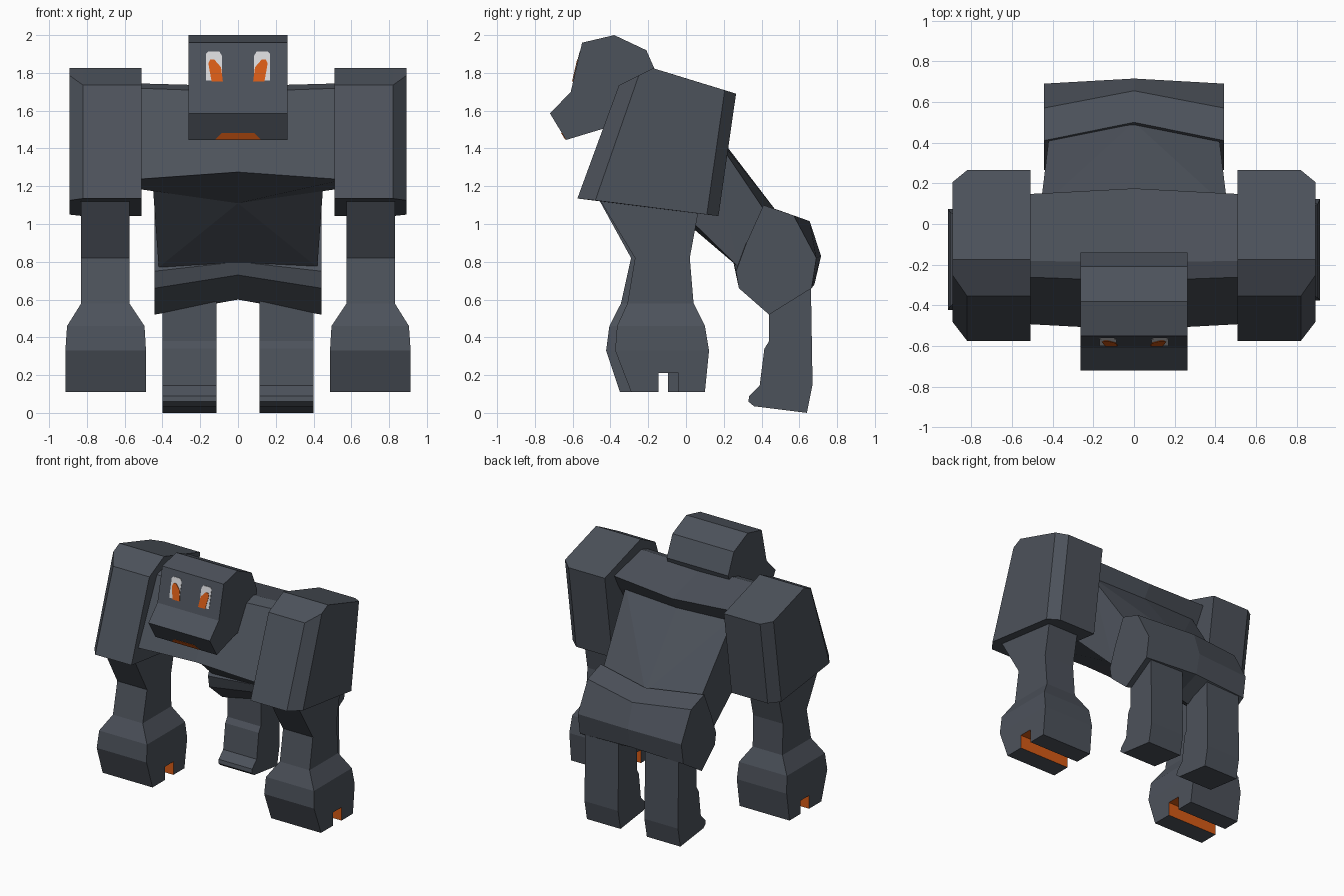
import bpy, bmesh

if "Cube" in bpy.data.objects:
    bpy.data.objects.remove(bpy.data.objects["Cube"])


def material(name, rgb):
    m = bpy.data.materials.new(name)
    m.diffuse_color = (*rgb, 1)
    m.use_nodes = True
    m.node_tree.nodes["Principled BSDF"].inputs["Base Color"].default_value = m.diffuse_color
    return m


STONE = material("dark_stone", (0.073, 0.084, 0.104))
ORANGE = material("glow_orange", (0.68, 0.105, 0.008))
WHITE = material("eye_white", (0.68, 0.68, 0.70))


def finish(name, bm, mats):
    bmesh.ops.recalc_face_normals(bm, faces=bm.faces[:])
    me = bpy.data.meshes.new(name)
    bm.to_mesh(me)
    bm.free()
    for m in mats:
        me.materials.append(m)
    ob = bpy.data.objects.new(name, me)
    bpy.context.collection.objects.link(ob)
    return ob


def loft(name, sections, *mats):
    """Skin a list of equal-length point loops and cap both ends."""
    bm = bmesh.new()
    rings = [[bm.verts.new(p) for p in s] for s in sections]
    n = len(rings[0])
    for a, b in zip(rings, rings[1:]):
        for i in range(n):
            j = (i + 1) % n
            bm.faces.new((a[i], a[j], b[j], b[i]))
    bm.faces.new(rings[0])
    bm.faces.new(rings[-1])
    return finish(name, bm, mats or (STONE,))


def at_x(x, profile):
    return [(x, y, z) for y, z in profile]


def side_loft(name, slices, *mats):
    """Loft (x, yz profile) slices."""
    return loft(name, [at_x(x, p) for x, p in slices], *mats)


# Head
head = [(-0.55, 1.96), (-0.38, 2.0), (-0.21, 1.92), (-0.14, 1.76), (-0.22, 1.55),
        (-0.42, 1.51), (-0.635, 1.445), (-0.72, 1.585), (-0.61, 1.70)]
side_loft("head", [(-0.263, head), (0.263, head)])


# Painted plates on sloped head faces, given as front-view outlines
def plate(name, outline, p0, p1, lift, mat):
    def y(z):
        return p0[0] + (z - p0[1]) * (p1[0] - p0[0]) / (p1[1] - p0[1])
    loft(name, [[(x, y(z) - d, z) for x, z in outline] for d in (-0.002, lift)], mat)


brow, cheek = (-0.55, 1.96), (-0.61, 1.70)
white_shape = [(0.085, 1.76), (0.17, 1.76), (0.17, 1.90), (0.16, 1.912), (0.098, 1.912), (0.085, 1.89)]
glow_shape = [(0.08, 1.755), (0.14, 1.755), (0.157, 1.85), (0.147, 1.87), (0.125, 1.87), (0.09, 1.83)]
for side, s in (("right", 1), ("left", -1)):
    plate(side + "_eye_white", [(s * x, z) for x, z in white_shape], brow, cheek, 0.003, WHITE)
    plate(side + "_eye_glow", [(s * x, z) for x, z in glow_shape], brow, cheek, 0.006, ORANGE)
plate("mouth", [(-0.12, 1.447), (0.12, 1.447), (0.085, 1.482), (-0.085, 1.482)],
      (-0.72, 1.585), (-0.635, 1.445), 0.004, ORANGE)

# Chest
chest_side = [(-0.18, 1.745), (0.145, 1.665), (0.09, 1.56), (-0.15, 1.19), (-0.49, 1.235), (-0.26, 1.72)]
chest_mid = [(-0.19, 1.73), (0.175, 1.635), (0.115, 1.54), (-0.12, 1.11), (-0.52, 1.275), (-0.28, 1.70)]
side_loft("chest", [(-0.56, chest_side), (0, chest_mid), (0.56, chest_side)])

# Waist, a faceted hull between chest and hips
bm = bmesh.new()
for x, y, z in [(0.46, 0.08, 1.57), (0.42, 0.41, 1.08), (0.45, -0.15, 1.19), (0.42, 0.28, 0.77)]:
    for s in (1, -1):
        bm.verts.new((s * x, y, z))
for y, z in [(0.11, 1.55), (0.50, 1.04), (-0.12, 1.11), (0.28, 0.79)]:
    bm.verts.new((0, y, z))
bmesh.ops.convex_hull(bm, input=bm.verts[:])
bmesh.ops.delete(bm, geom=[v for v in bm.verts if not v.link_faces], context='VERTS')
finish("waist", bm, [STONE])

# Hips
hip_side = [(0.41, 1.10), (0.57, 1.045), (0.69, 0.82), (0.665, 0.66), (0.44, 0.52),
            (0.28, 0.66), (0.265, 0.75), (0.32, 0.90)]
hip_mid = [(0.50, 1.07), (0.655, 1.015), (0.715, 0.83), (0.68, 0.68), (0.46, 0.60),
           (0.28, 0.73), (0.25, 0.80), (0.38, 0.95)]
side_loft("hips", [(-0.443, hip_side), (0, hip_mid), (0.443, hip_side)])

# Limbs
shoulder = [(-0.175, 1.825), (0.265, 1.69), (0.172, 1.042), (-0.575, 1.135), (-0.355, 1.735)]
shoulder_out = [(-0.175, 1.825), (0.205, 1.708), (0.11, 1.05), (-0.48, 1.125), (-0.25, 1.787)]
leg = [(0.44, 0.75), (0.44, 0.38), (0.415, 0.34), (0.39, 0.145), (0.335, 0.09), (0.33, 0.06),
       (0.36, 0.035), (0.64, 0.0), (0.67, 0.15), (0.66, 0.75)]
# z, front y, back y, inner x, outer x
arm_rings = [(1.2, -0.50, 0.09, 0.575, 0.83), (0.82, -0.27, 0.02, 0.575, 0.83),
             (0.58, -0.31, 0.04, 0.575, 0.83), (0.46, -0.365, 0.10, 0.495, 0.905),
             (0.33, -0.375, 0.122, 0.487, 0.914), (0.11, -0.29, 0.10, 0.487, 0.914)]

for side, s in (("right", 1), ("left", -1)):
    side_loft(side + "_shoulder", [(s * 0.51, shoulder), (s * 0.82, shoulder), (s * 0.893, shoulder_out)])
    side_loft(side + "_hind_leg", [(s * 0.113, leg), (s * 0.40, leg)])

    # Forearm and fist; the left one swings slightly forward
    swing = 0.0 if s > 0 else 0.055
    sections = []
    for z, f, b, x0, x1 in arm_rings:
        d = swing * (1.2 - z)
        sections.append([(s * x0, f - d, z), (s * x1, f - d, z), (s * x1, b - d, z), (s * x0, b - d, z)])
    arm = loft(side + "_forearm", sections, STONE, ORANGE)

    # Glowing slot through the bottom of the fist
    y0, y1 = -0.145 - swing, -0.04 - swing
    slot = [(y0, 0.0), (y1, 0.0), (y1, 0.212), (y0, 0.212)]
    cutter = side_loft("slot_cutter", [(s * 0.4, slot), (s * 1.0, slot)])
    cutter.hide_render = True
    mod = arm.modifiers.new("slot", 'BOOLEAN')
    mod.operation, mod.solver, mod.object = 'DIFFERENCE', 'EXACT', cutter
    bpy.context.view_layer.objects.active = arm
    bpy.ops.object.modifier_apply(modifier=mod.name)
    bpy.data.objects.remove(cutter)
    for p in arm.data.polygons:
        c = p.center
        inside = y0 - 0.002 < c.y < y1 + 0.002 and 0.12 < c.z < 0.22 and abs(p.normal.x) < 0.5
        p.material_index = 1 if inside else 0
